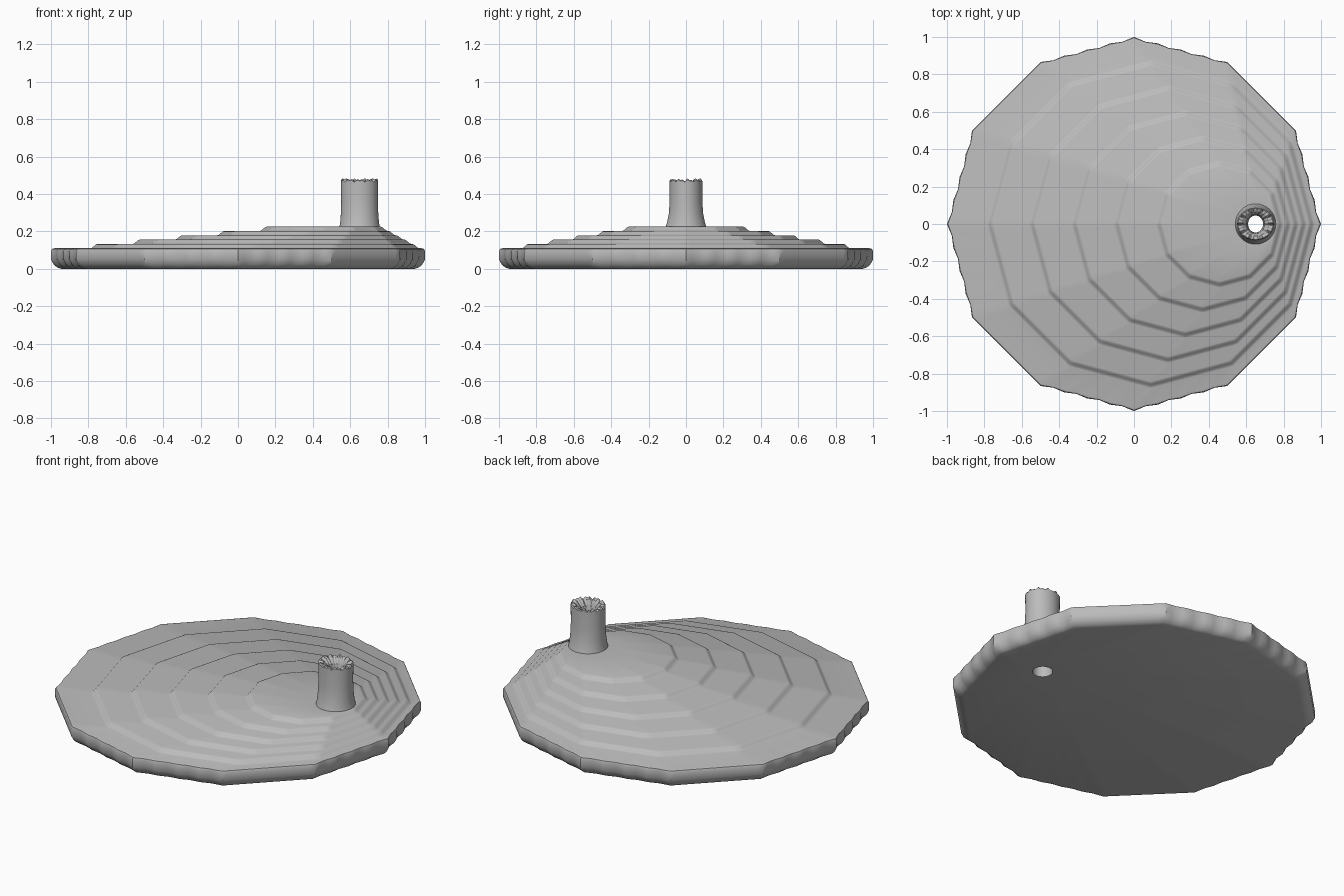
import bpy, bmesh, math

cube = bpy.data.objects.get("Cube")
if cube:
    bpy.data.objects.remove(cube)

SEG = 192            # points around every ring
SIDE = math.pi / 6   # the plate has twelve sides
TUBE_X = 0.65

grey = bpy.data.materials.new("plain grey")
grey.use_nodes = True
colour = (0.5, 0.5, 0.5, 1)
grey.diffuse_color = colour
grey.node_tree.nodes["Principled BSDF"].inputs["Base Color"].default_value = colour


def plate_ring(radius, cx, z, ripple=0.0):
    """Twelve-sided ring; the sides nearest the axes carry small scallops."""
    pts = []
    for i in range(SEG):
        a = 2 * math.pi * i / SEG
        side, part = int(i * 12 / SEG), (a % SIDE)
        r = radius * math.cos(SIDE / 2) / math.cos(part - SIDE / 2)
        if side % 3 != 1:
            r -= ripple * math.sin(math.pi * 4 * part / SIDE) ** 2
        pts.append((cx + r * math.cos(a), r * math.sin(a), z))
    return pts


def tube_ring(rx, ry, z, jag=0.0):
    """Oval ring around the tube axis, with an optional ragged height."""
    pts = []
    for i in range(SEG):
        a = 2 * math.pi * i / SEG
        dz = jag * math.sin(a * 16) * math.cos(a * 5)
        pts.append((TUBE_X + rx * math.cos(a), ry * math.sin(a), z + dz))
    return pts


# Underside, starting at the drain hole, then the rounded skirt
rings = [tube_ring(0.055, 0.055, 0)]
for r, z, ripple in [(0.945, 0, 0), (0.965, 0.006, 0.006), (0.985, 0.022, 0.012),
                     (1.0, 0.05, 0.012), (1.0, 0.095, 0.009),
                     (0.995, 0.106, 0.006), (0.98, 0.11, 0)]:
    rings.append(plate_ring(r, 0, z, ripple))

# Five terraces stepping up towards the tube
low = 0.11
for k in range(5):
    radius, cx = 0.86 - 0.134 * k, 0.09 + 0.092 * k
    high = low + 0.023
    for t in (0, 0.25, 0.5, 0.75, 1):
        ease = t * t * (3 - 2 * t)
        rings.append(plate_ring(radius + 0.018 - 0.036 * t, cx, low + (high - low) * ease))
    low = high

# Tube with a flared foot, ragged rim and tapering bore
rings += [tube_ring(0.108, 0.108, low), tube_ring(0.104, 0.102, low + 0.02),
          tube_ring(0.1, 0.092, low + 0.07), tube_ring(0.098, 0.087, 0.36),
          tube_ring(0.099, 0.087, 0.47, 0.006), tube_ring(0.093, 0.082, 0.475, 0.008),
          tube_ring(0.07, 0.065, 0.468, 0.01), tube_ring(0.048, 0.05, 0.44),
          tube_ring(0.04, 0.045, 0.2)]

bm = bmesh.new()
loops = [[bm.verts.new(p) for p in ring] for ring in rings]
for a, b in zip(loops, loops[1:] + loops[:1]):
    for i in range(SEG):
        j = (i + 1) % SEG
        bm.faces.new((a[i], a[j], b[j], b[i]))
bmesh.ops.recalc_face_normals(bm, faces=bm.faces)
mesh = bpy.data.meshes.new("terraced_plate_with_tube")
bm.to_mesh(mesh)
bm.free()
mesh.materials.append(grey)
plate = bpy.data.objects.new("terraced_plate_with_tube", mesh)
bpy.context.collection.objects.link(plate)

bpy.ops.object.select_all(action="DESELECT")
plate.select_set(True)
bpy.context.view_layer.objects.active = plate
bpy.ops.object.shade_smooth_by_angle(angle=math.radians(35))
